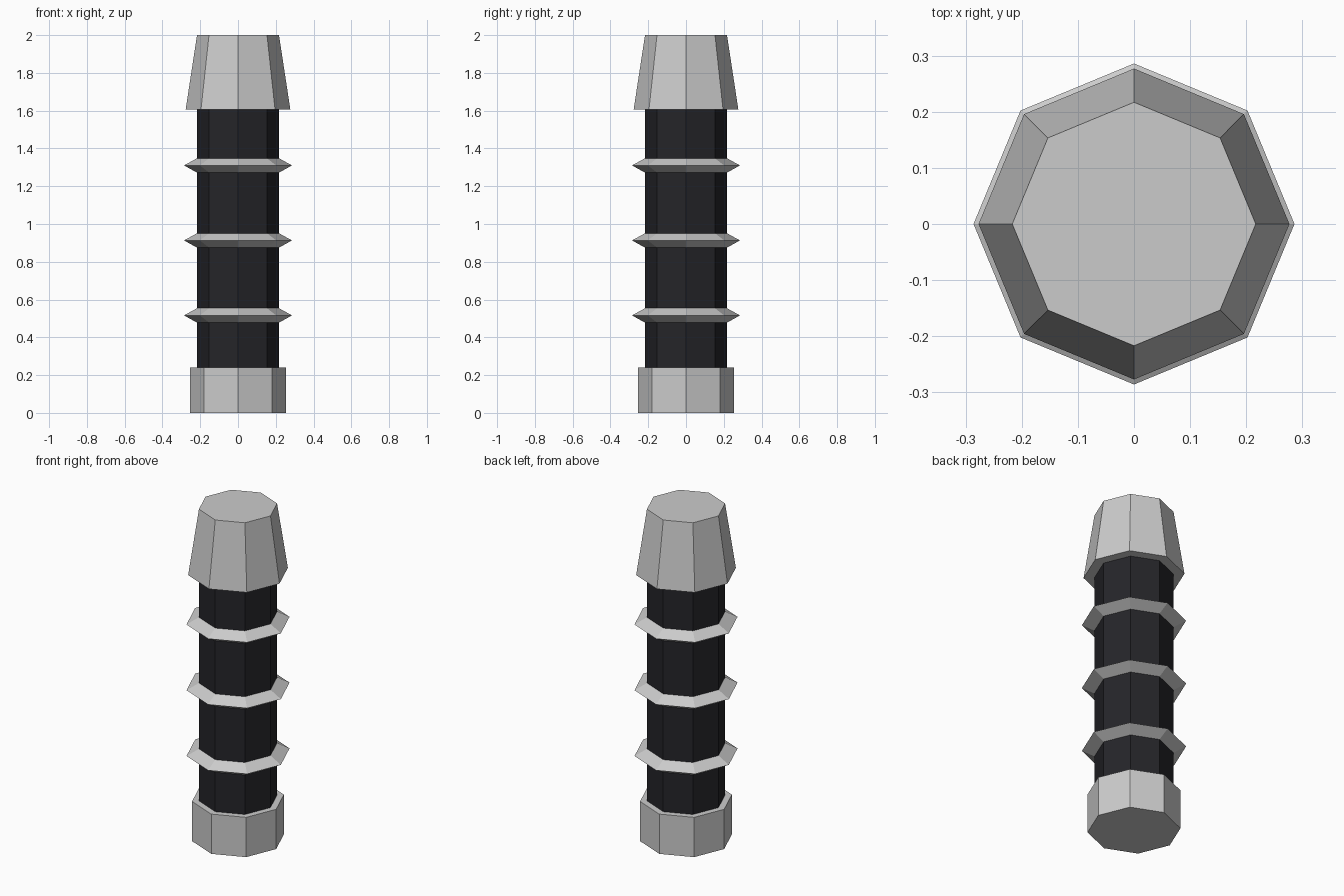
import bpy, bmesh
from math import cos, sin, pi

if "Cube" in bpy.data.objects:
    bpy.data.objects.remove(bpy.data.objects["Cube"])

SIDES = 8
CORE_R = 0.217


def lathe(name, profile, material=None):
    """Revolve (radius, z) points into an eight-sided part; radius 0 closes an end."""
    bm = bmesh.new()
    rings = []
    for r, z in profile:
        if r == 0:
            continue
        rings.append([bm.verts.new((r * cos(2 * pi * i / SIDES),
                                    r * sin(2 * pi * i / SIDES), z))
                      for i in range(SIDES)])
    for a, b in zip(rings, rings[1:]):
        for i in range(SIDES):
            j = (i + 1) % SIDES
            bm.faces.new((a[i], a[j], b[j], b[i]))
    if profile[0][0] == 0:
        bm.faces.new(rings[0][::-1])
    if profile[-1][0] == 0:
        bm.faces.new(rings[-1])
    mesh = bpy.data.meshes.new(name)
    bm.to_mesh(mesh)
    bm.free()
    if material:
        mesh.materials.append(material)
    obj = bpy.data.objects.new(name, mesh)
    bpy.context.collection.objects.link(obj)
    return obj


dark = bpy.data.materials.new("dark_grip")
dark.diffuse_color = (0.018, 0.018, 0.022, 1)
dark.use_nodes = True
dark.node_tree.nodes["Principled BSDF"].inputs["Base Color"].default_value = dark.diffuse_color

# Base collar
lathe("base_collar", [(0, 0), (0.255, 0), (0.255, 0.24), (CORE_R, 0.24)])

# Dark grip
lathe("grip", [(CORE_R, 0.24), (CORE_R, 1.607)], dark)

# Ridged rings
for n in range(3):
    z = 0.516 + 0.397 * n
    lathe(f"grip_ring_{n + 1}",
          [(CORE_R, z - 0.038), (0.286, z), (CORE_R, z + 0.038)])

# Tapered head
lathe("tapered_head", [(CORE_R, 1.607), (0.277, 1.607), (CORE_R, 2.0), (0, 2.0)])
